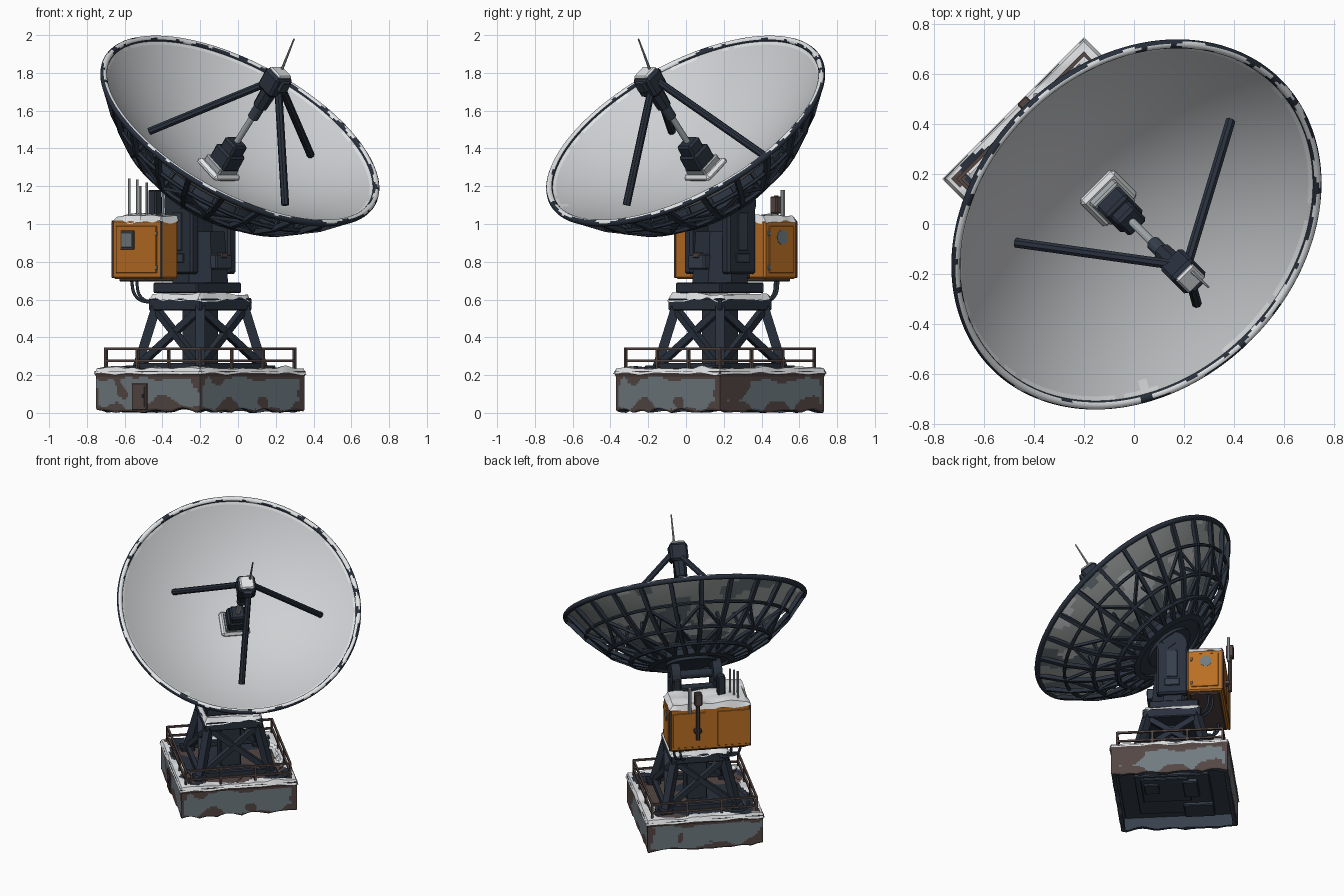
import bpy, bmesh, math, random
from mathutils import Vector, Matrix, noise

if "Cube" in bpy.data.objects:
    bpy.data.objects.remove(bpy.data.objects["Cube"])

random.seed(4)
COL = {"navy": (.022, .030, .046), "slate": (.036, .050, .072), "dish_grey": (.62, .63, .65),
       "snow": (.80, .82, .84), "orange": (.49, .16, .018), "rust": (.088, .062, .057),
       "panel_grey": (.16, .195, .215), "back_grey": (.38, .395, .395), "steel": (.36, .39, .41)}
MAT = {}
for k, c in COL.items():
    MAT[k] = bpy.data.materials.new(k)
    MAT[k].diffuse_color = (*c, 1)

# Frames: base turned 45 degrees, dish tilted towards the front right
BASE = Matrix.Translation((-.2, .18, 0)) @ Matrix.Rotation(math.radians(45), 4, 'Z')
th = math.asin(.61)
q, s, c = math.sqrt(.5), math.sin(th), math.cos(th)
DISH = Matrix(((q, -c * q, s * q, .014), (q, c * q, -s * q, -.006), (0, s, c, 1.5), (0, 0, 0, 1)))
WORLD = Matrix.Identity(4)


def nz(p, f=1.0, o=0.0):
    return noise.noise(Vector(p) * f + Vector((o, o * 1.7, o * .6)))


def part(name, mats, frame, build, smooth=False, recalc=True):
    bm = bmesh.new()
    build(bm)
    if recalc:
        bmesh.ops.recalc_face_normals(bm, faces=bm.faces)
    me = bpy.data.meshes.new(name)
    bm.to_mesh(me)
    bm.free()
    ob = bpy.data.objects.new(name, me)
    for m in mats.split():
        me.materials.append(MAT[m])
    ob.matrix_world = frame
    bpy.context.collection.objects.link(ob)
    if smooth:
        bpy.context.view_layer.objects.active = ob
        ob.select_set(True)
        bpy.ops.object.shade_smooth_by_angle(angle=math.radians(40))
        ob.select_set(False)


def paint(verts, m):
    for v in verts:
        for f in v.link_faces:
            f.material_index = m


def box(bm, cen, size, m=0, bev=.006):
    vs = bmesh.ops.create_cube(bm, size=1, matrix=Matrix.Translation(cen) @ Matrix.Diagonal((*size, 1)))['verts']
    paint(vs, m)
    if bev:
        es = list({e for v in vs for e in v.link_edges})
        bmesh.ops.bevel(bm, geom=es, offset=bev, segments=1, affect='EDGES', material=m)


def beam(bm, a, b, w, m=0, n=4, w2=None):
    a, b = Vector(a), Vector(b)
    d = b - a
    k = w * (.7071 if n == 4 else .5)
    k2 = k if w2 is None else w2 * (.7071 if n == 4 else .5)
    mat = Matrix.Translation((a + b) / 2) @ d.to_track_quat('Z', 'Y').to_matrix().to_4x4() @ Matrix.Rotation(math.pi / n, 4, 'Z')
    paint(bmesh.ops.create_cone(bm, cap_ends=True, segments=n, radius1=k, radius2=k2, depth=d.length, matrix=mat)['verts'], m)


def lathe(bm, prof, n, square=False):
    rings = []
    for i in range(n):
        x, y = math.cos(2 * math.pi * i / n), math.sin(2 * math.pi * i / n)
        k = 1 / max(abs(x), abs(y)) if square else 1
        rings.append([bm.verts.new((x * k * r, y * k * r, z)) for r, z in prof])
    m = len(prof)
    for i in range(n):
        p, t = rings[i], rings[(i + 1) % n]
        for j in range(m):
            bm.faces.new((p[j], t[j], t[(j + 1) % m], p[(j + 1) % m]))


def tube(r, z, w, k=8):
    return [(r + w * math.cos(2 * math.pi * i / k), z + w * math.sin(2 * math.pi * i / k)) for i in range(k)]


def snow(bm, cx, cy, hx, hy, z, h):
    for v in bmesh.ops.create_grid(bm, x_segments=20, y_segments=20, size=1)['verts']:
        edge = max(abs(v.co.x), abs(v.co.y)) > .99
        v.co = (cx + v.co.x * hx, cy + v.co.y * hy, z)
        v.co.z += -.012 + .02 * nz(v.co, 14) if edge else h * (.75 + .5 * nz(v.co, 9))


# ---- Base plinth ----
def skirt(bm):
    lathe(bm, [(.386, 0)] + [(.39, .012 * i) for i in range(1, 17)] + [(.395, .205), (.395, .222), (.36, .222), (.36, 0)], 256, True)
    for v in bm.verts:
        if v.co.z < .05:
            v.co.z += .04 * abs(nz((v.co.x, v.co.y, 0), 6)) * (1 - v.co.z / .05)
    for f in bm.faces:
        p = f.calc_center_median()
        if max(abs(p.x), abs(p.y)) < .38:
            f.material_index = 2
        elif p.z > .18 + .03 * nz(p, 9, 5) or p.z + .1 * nz(p, 7) < .045 or min(abs(p.x), abs(p.y)) > .355 + .06 * nz(p, 9) or nz(p, 6, 3) > .38:
            f.material_index = 1
part("base_skirt", "panel_grey rust slate", BASE, skirt)


def deck(bm):
    bmesh.ops.create_grid(bm, x_segments=64, y_segments=64, size=.4)
    for v in bm.verts:
        e = max(abs(v.co.x), abs(v.co.y))
        w = nz(v.co, 7)
        v.co.z = .224 + (.014 + .018 * nz(v.co, 10) if e > .32 + .06 * w else 0)
        if e > .399:
            v.co.z = .208 + .02 * w
    for f in bm.faces:
        p = f.calc_center_median()
        e = max(abs(p.x), abs(p.y))
        f.material_index = 0 if e > .34 + .07 * nz(p, 6) else (1 if nz(p, 5, 2) > .05 else 2)
part("snowy_deck", "snow rust navy", BASE, deck, recalc=False)


def under(bm):
    box(bm, (0, 0, .15), (.72, .72, .12), 1)
    for x, y, w, h, z in ((0, 0, .5, .5, .08), (.08, -.05, .3, .32, .065), (-.2, .15, .16, .2, .06), (.1, .12, .2, .1, .05), (.12, -.14, .12, .1, .05)):
        box(bm, (x, y, z), (w, h, .05), 1)
part("underside_panels", "navy slate", BASE, under)


def door(bm):
    box(bm, (-.392, .06, .085), (.012, .11, .14), 0, .002)
    box(bm, (-.397, .06, .085), (.008, .08, .11), 0, 0)
    box(bm, (-.402, .03, .09), (.006, .012, .02), 1, 0)
part("plinth_door", "rust navy", BASE, door)


# ---- Railing ----
def rails(bm):
    r = .353
    for i in range(4):
        R = Matrix.Rotation(i * math.pi / 2, 3, 'Z')
        for z in (.275, .34):
            beam(bm, R @ Vector((-r, -r, z)), R @ Vector((r, -r, z)), .013)
        for t in (-1, -.33, .33):
            beam(bm, R @ Vector((t * r, -r, .22)), R @ Vector((t * r, -r, .345)), .014)
part("railing", "rust", BASE, rails)


# ---- Lattice tower ----
def tower(bm):
    for i in range(4):
        R = Matrix.Rotation(i * math.pi / 2, 3, 'Z')
        P = lambda x, y, z: R @ Vector((x, y, z))
        beam(bm, P(-.24, -.24, .22), P(-.165, -.165, .56), .05)
        beam(bm, P(-.23, -.23, .25), P(.165, -.165, .55), .036)
        beam(bm, P(.23, -.23, .25), P(-.165, -.165, .55), .036)
        beam(bm, P(-.24, -.24, .25), P(.24, -.24, .25), .03)
        box(bm, P(-.24, -.24, .235), (.09, .09, .03))
    box(bm, (0, 0, .4), (.14, .14, .36))
    box(bm, (0, 0, .575), (.39, .39, .065))
    box(bm, (-.012, .01, .662), (.335, .33, .056))
part("lattice_tower", "navy", BASE, tower)
part("platform_snow", "snow", BASE, lambda bm: snow(bm, 0, 0, .198, .198, .61, .028), True, False)


# ---- Yoke ----
def yoke(bm):
    beam(bm, (0, 0, .68), (0, 0, .96), .32, 0, 8, .28)
    box(bm, (0, .06, .88), (.25, .08, .34))
    for sx in (-1, 1):
        box(bm, (sx * .14, 0, .93), (.06, .21, .39), 0, .012)
        beam(bm, (sx * .11, 0, 1.11), (sx * .17, 0, 1.11), .2, 0, 20)
        beam(bm, (sx * .14, 0, 1.1), (sx * .14, -.08, 1.2), .07)
        box(bm, (sx * .173, 0, .96), (.008, .07, .2), 1, .002)
        box(bm, (sx * .173, 0, .82), (.012, .1, .05), 1, .003)
    box(bm, (0, -.15, .8), (.12, .06, .08), 1)
    box(bm, (0, -.165, .835), (.05, .04, .03), 2)
    beam(bm, (-.14, 0, 1.11), (.14, 0, 1.11), .06, 0, 12)
part("yoke_mount", "navy slate rust", BASE, yoke)


# ---- Equipment cabinet ----
def cabinet(bm):
    box(bm, (-.042, .224, .865), (.546, .24, .31), 0, .01)
    box(bm, (-.25, .16, .865), (.13, .366, .31), 0, .01)
    for l, y, w in ((-.317, .16, .3), (.233, .224, .18)):
        box(bm, (l, y, .865), (.009, w, .25), 0, .002)
        for z in (.77, .95):
            box(bm, (l, y - w / 2, z), (.014, .014, .025), 1, .002)
    box(bm, (-.32, .222, .915), (.012, .1, .1), 2, .002)
    box(bm, (-.325, .222, .915), (.009, .08, .08), 1, .002)
    beam(bm, (.233, .23, .93), (.24, .23, .93), .08, 1, 10)
    for l in (-.2, .1):
        box(bm, (l, .345, .86), (.22, .008, .25), 0, .002)
    box(bm, (-.04, .22, .705), (.5, .2, .02), 2)
    for l, y in ((-.312, .34), (-.312, -.02), (.228, .34)):
        box(bm, (l, y, .865), (.013, .013, .3), 2, .002)
part("equipment_cabinet", "orange panel_grey rust", BASE, cabinet)


def cabsnow(bm):
    snow(bm, -.042, .224, .276, .123, 1.024, .03)
    snow(bm, -.25, .06, .067, .085, 1.024, .025)
part("cabinet_snow", "snow", BASE, cabsnow, True, False)


def poles(bm):
    for l, y, h in ((-.24, .29, 1.24), (-.22, .25, 1.235), (-.25, .2, 1.2), (-.2, .2, 1.22)):
        beam(bm, (l, y, 1.0), (l, y, h), .014, 0, 6)
    beam(bm, (.046, .375, .8), (.046, .375, 1.15), .028, 1, 8)
    box(bm, (.046, .36, .86), (.05, .04, .03), 1)
    box(bm, (.046, .375, 1.1), (.05, .05, .09), 1)
    beam(bm, (.1, .37, 1.0), (.1, .37, 1.18), .024, 0, 8)
    box(bm, (-.14, .2, 1.1), (.05, .06, .16), 2)
part("aerial_poles", "steel rust navy", BASE, poles)

# Hanging cables from cabinet to platform
for i, (l, y) in enumerate(((-.27, .25), (-.2, .28), (.15, .27), (.19, .25))):
    cu = bpy.data.curves.new("cable", 'CURVE')
    cu.dimensions = '3D'
    cu.bevel_depth, cu.bevel_resolution, cu.resolution_u = .009, 1, 6
    sp = cu.splines.new('BEZIER')
    sp.bezier_points.add(2)
    for bp, co in zip(sp.bezier_points, ((l, y, .72), (l * .9, y - .02, .61), (l * .6, .17, .58))):
        bp.co = co
        bp.handle_left_type = bp.handle_right_type = 'AUTO'
    cu.materials.append(MAT["navy"])
    ob = bpy.data.objects.new("cable_%d" % (i + 1), cu)
    ob.matrix_world = BASE
    bpy.context.collection.objects.link(ob)

# ---- Dish bowl ----
D, R0 = .28, .8
bowl_z = lambda r: -D * (1 - (r / R0) ** 2)


def bowl(bm):
    rs = [.001] + [R0 * i / 24 for i in range(1, 25)]
    lathe(bm, [(r, bowl_z(r)) for r in rs] + [(r, bowl_z(r) - .016) for r in reversed(rs)], 128)
    bmesh.ops.recalc_face_normals(bm, faces=bm.faces)
    for f in bm.faces:
        p = f.calc_center_median()
        r = math.hypot(p.x, p.y)
        if f.normal.z < 0:
            f.material_index = 0 if nz(p, 5, 7) > .3 else 1 if nz(p, 4, 1) > -.25 and r > .3 else 2
        elif r > .775 + .05 * nz(p, 9):
            f.material_index = 3
part("dish_bowl", "dish_grey back_grey panel_grey snow", DISH, bowl, True)


def rim(bm):
    lathe(bm, tube(.799, -.01, .018, 12), 192)
    for f in bm.faces:
        p = f.calc_center_median()
        if p.z > .001 + .014 * nz(p, 14) and math.hypot(p.x, p.y) < .809 + .02 * nz(p, 7, 3):
            f.material_index = 1
part("dish_rim", "navy snow", DISH, rim, True)


# ---- Backing truss ----
def truss(bm):
    N = 24
    P = lambda r, z, i: Vector((r * math.cos(2 * math.pi * i / N), r * math.sin(2 * math.pi * i / N), z))
    prof = ((.795, -.02), (.68, -.16), (.54, -.285), (.4, -.36), (.27, -.4))
    for i in range(N):
        for a, b in zip(prof, prof[1:]):
            beam(bm, P(*a, i), P(*b, i), .027)
        beam(bm, P(.54, -.285, i), P(.5, bowl_z(.5) - .01, i), .018)
        if i % 2 == 0:
            for d in (-1, 1):
                beam(bm, P(.54, -.285, i + d), P(.29, -.39, i), .02)
                beam(bm, P(.68, -.16, i), P(.54, -.285, i + d), .018)
    for r, z, w in ((.68, -.15, .012), (.54, -.285, .014), (.4, -.36, .018)):
        lathe(bm, tube(r, z, w, 6), 48)
part("backing_truss", "navy", DISH, truss)


def hub(bm):
    lathe(bm, [(.22, -.3), (.29, -.37), (.29, -.41), (.25, -.42), (.25, -.4), (.17, -.4), (.17, -.42), (.001, -.42), (.001, -.3)], 40)
part("dish_hub", "navy", DISH, hub, True)


# ---- Feed pedestal and horn ----
def feed(bm):
    box(bm, (-.005, -.002, -.265), (.19, .18, .04), 1, .015)
    box(bm, (-.005, -.005, -.235), (.14, .14, .05), 2, .008)
    box(bm, (-.005, -.015, -.175), (.125, .13, .1), 0, .012)
    box(bm, (-.005, -.02, -.105), (.1, .1, .08), 0, .012)
    beam(bm, (-.005, -.02, -.08), (-.005, -.045, .25), .034, 2, 12)
    beam(bm, (-.005, -.038, .11), (-.005, -.044, .21), .06, 3, 12)
    beam(bm, (-.005, -.043, .19), (-.005, -.05, .3), .08, 0, 8, .09)
    box(bm, (0, -.053, .355), (.12, .12, .12), 0, .014)
    box(bm, (0, -.053, .42), (.095, .095, .02), 1, .008)
    box(bm, (0, -.117, .375), (.06, .03, .06), 3, .004)
part("feed_horn", "navy snow steel slate", DISH, feed)


def struts(bm):
    head = Vector((.21, -.17, 1.77))
    for e in ((-.47, -.075, 1.49), (.25, -.315, 1.1), (.385, .41, 1.365)):
        beam(bm, head, e, .042, 0, 8)
    beam(bm, (.225, -.185, 1.8), (.297, -.252, 1.98), .016, 1, 8, .009)
part("feed_struts", "navy steel", WORLD, struts)

for m in bpy.data.materials:
    if m.users and not m.is_grease_pencil:
        m.use_nodes = True
        m.node_tree.nodes["Principled BSDF"].inputs["Base Color"].default_value = m.diffuse_color
